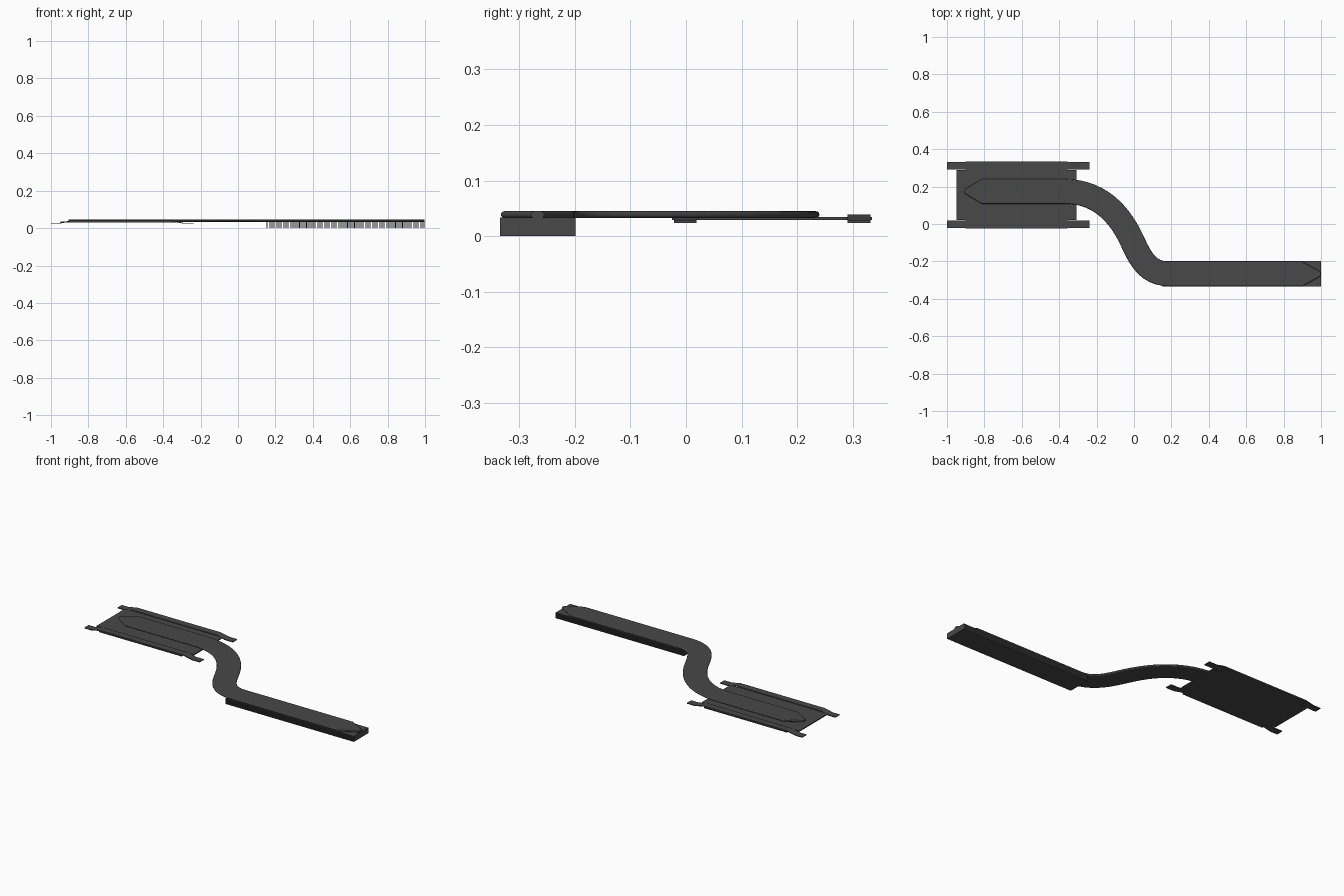
import bpy, bmesh
from mathutils import Vector
from mathutils.geometry import interpolate_bezier
from math import sin, cos, pi

if "Cube" in bpy.data.objects:
    bpy.data.objects.remove(bpy.data.objects["Cube"])

dark = bpy.data.materials.new("dark_metal")
dark.diffuse_color = (0.065, 0.065, 0.065, 1)
dark.use_nodes = True
dark.node_tree.nodes["Principled BSDF"].inputs["Base Color"].default_value = dark.diffuse_color


def finish(bm, name):
    bmesh.ops.recalc_face_normals(bm, faces=bm.faces)
    me = bpy.data.meshes.new(name)
    bm.to_mesh(me)
    bm.free()
    me.materials.append(dark)
    ob = bpy.data.objects.new(name, me)
    bpy.context.collection.objects.link(ob)
    return ob


def add_box(bm, x0, x1, y0, y1, z0, z1):
    vs = bmesh.ops.create_cube(bm, size=1)["verts"]
    for v in vs:
        v.co = Vector((x1 if v.co.x > 0 else x0, y1 if v.co.y > 0 else y0,
                       z1 if v.co.z > 0 else z0))


def extrude(name, pts, vec):
    bm = bmesh.new()
    face = bm.faces.new([bm.verts.new(p) for p in pts])
    new = bmesh.ops.extrude_face_region(bm, geom=[face], use_keep_orig=True)["geom"]
    bmesh.ops.translate(bm, vec=vec, verts=[g for g in new if isinstance(g, bmesh.types.BMVert)])
    return finish(bm, name)


# Cold plate: wide centre with narrower lugs at both ends
x0, x1, x2, x3 = -0.95, -0.90, -0.355, -0.308
y0, y1, y2, y3 = -0.025, 0.022, 0.29, 0.335
outline = [(x0, y1), (x1, y1), (x1, y0), (x2, y0), (x2, y1), (x3, y1),
           (x3, y2), (x2, y2), (x2, y3), (x1, y3), (x1, y2), (x0, y2)]
extrude("cold_plate", [(x, y, 0.029) for x, y in outline], (0, 0, 0.006))

# Spring mounting strips, stepped down at the ends
t = 0.0045
lower = [(-1.0, 0.0235), (-0.955, 0.0235), (-0.90, 0.035),
         (-0.345, 0.035), (-0.29, 0.0235), (-0.238, 0.0235)]
profile = lower + [(x, z + t) for x, z in reversed(lower)]
for label, y in (("front", -0.022), ("back", 0.291)):
    extrude("mounting_strip_" + label, [(x, y, z) for x, z in profile], (0, 0.041, 0))

# Flattened heat pipe swept along an S bend with pinched tips
a = interpolate_bezier(Vector((-0.37, 0.174)), Vector((-0.20, 0.174)),
                       Vector((-0.096, 0.073)), Vector((-0.03, -0.05)), 14)
b = interpolate_bezier(Vector((-0.03, -0.05)), Vector((0.022, -0.147)),
                       Vector((0.05, -0.267)), Vector((0.19, -0.267)), 14)
path = [Vector((-0.905, 0.174)), Vector((-0.815, 0.174))] + a + b[1:] \
    + [Vector((0.90, -0.267)), Vector((0.998, -0.267))]
bm = bmesh.new()
rings = []
half_h, zc, n = 0.006, 0.039, 8
for i, p in enumerate(path):
    tan = (path[min(i + 1, len(path) - 1)] - path[max(i - 1, 0)]).normalized()
    side = Vector((-tan.y, tan.x))
    w = 0.012 if i in (0, len(path) - 1) else 0.066
    ring = []
    for s in (1, -1):
        for k in range(n + 1):
            ang = -pi / 2 + pi * k / n
            off = s * (w - half_h + half_h * cos(ang))
            q = p + side * off
            ring.append(bm.verts.new((q.x, q.y, zc + s * half_h * sin(ang))))
    rings.append(ring)
for r, q in zip(rings, rings[1:]):
    for k in range(len(r)):
        j = (k + 1) % len(r)
        bm.faces.new((r[k], r[j], q[j], q[k]))
bm.faces.new(rings[0])
bm.faces.new(rings[-1])
finish(bm, "heat_pipe")

# Fin stack: thin upright fins between a top and a bottom sheet
fx0, fx1, fy0, fy1 = 0.152, 1.0, -0.335, -0.199
bm = bmesh.new()
add_box(bm, fx0, fx1, fy0, fy1, 0.0315, 0.0335)
add_box(bm, fx0, fx1, fy0, fy1, 0.0, 0.0015)
count, thick = 136, 0.003
for i in range(count):
    x = fx0 + (fx1 - fx0 - thick) * i / (count - 1)
    add_box(bm, x, x + thick, fy0, fy1, 0.001, 0.032)
finish(bm, "fin_stack")
